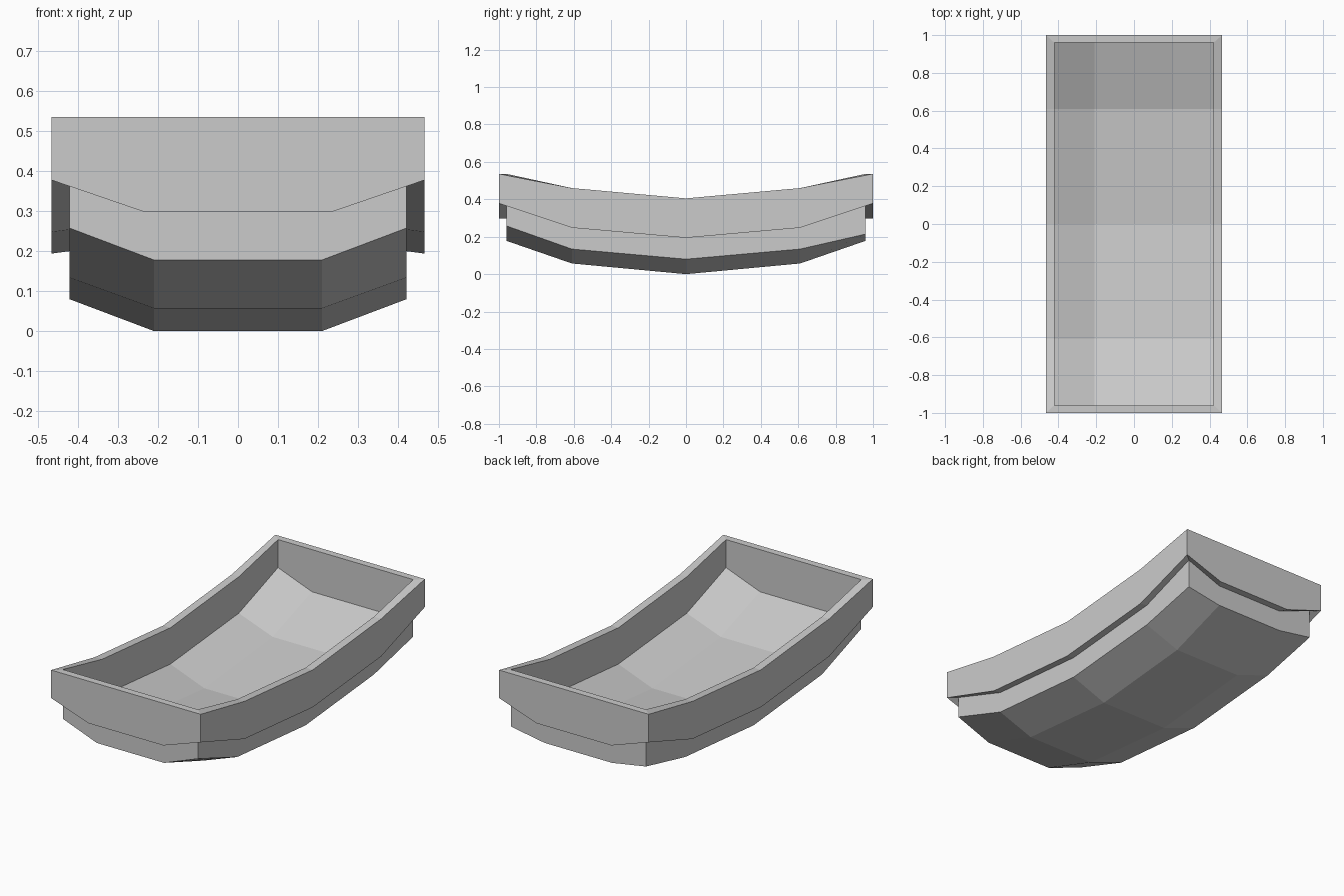
import bpy, bmesh

if "Cube" in bpy.data.objects:
    bpy.data.objects.remove(bpy.data.objects["Cube"])

# Stations of the curved grid: half widths and lengths
XI, YI = [-.422, -.21, .21, .422], [-.96, -.61, 0, .61, .96]
XO, YO = [-.467, -.234, .234, .467], [-1, -.61, 0, .61, 1]
FLOOR_MID = [.298, .177, .12, .177, .298]    # floor height on the flat strip
FLOOR_SIDE = [.378, .254, .2, .254, .378]    # floor height along the sides
RIM_TOP = [.536, .46, .405, .46, .536]
NX, NY = 4, 5

# Perimeter of the grid, counter-clockwise
PERIM = ([(i, 0) for i in range(NX)] + [(NX - 1, j) for j in range(1, NY)]
         + [(i, NY - 1) for i in range(NX - 2, -1, -1)]
         + [(0, j) for j in range(NY - 2, 0, -1)])


def floor_z(i, j):
    return FLOOR_SIDE[j] if i in (0, NX - 1) else FLOOR_MID[j]


def under_z(i, j):
    # the two back corners of the underside sit a little lower
    if j == NY - 1 and i in (0, NX - 1):
        return .214
    return floor_z(i, j) - .12


def bridge(bm, a, b):
    for k in range(len(a)):
        n = (k + 1) % len(a)
        bm.faces.new((a[k], a[n], b[n], b[k]))


def finish(bm, name):
    bmesh.ops.recalc_face_normals(bm, faces=bm.faces[:])
    mesh = bpy.data.meshes.new(name)
    bm.to_mesh(mesh)
    bm.free()
    bpy.context.collection.objects.link(bpy.data.objects.new(name, mesh))


# Basin: curved slab with floor, underside and side walls
bm = bmesh.new()
layers = []
for height in (under_z, floor_z):
    g = {(i, j): bm.verts.new((XI[i], YI[j], height(i, j)))
         for i in range(NX) for j in range(NY)}
    for i in range(NX - 1):
        for j in range(NY - 1):
            bm.faces.new((g[i, j], g[i + 1, j], g[i + 1, j + 1], g[i, j + 1]))
    layers.append([g[p] for p in PERIM])
bridge(bm, *layers)
finish(bm, "basin")

# Rim: overhanging band around the basin
bm = bmesh.new()


def ring(xs, ys, height):
    return [bm.verts.new((xs[i], ys[j], height(i, j))) for i, j in PERIM]


def outer_bottom(i, j):
    return floor_z(i, j) - (.006 if 0 < j < NY - 1 else 0)


loops = [ring(XI, YI, floor_z), ring(XO, YO, outer_bottom),
         ring(XO, YO, lambda i, j: RIM_TOP[j]), ring(XI, YI, lambda i, j: RIM_TOP[j])]
# the inner wall closes the section above the floor
for k in range(4):
    bridge(bm, loops[k], loops[(k + 1) % 4])
finish(bm, "rim")
